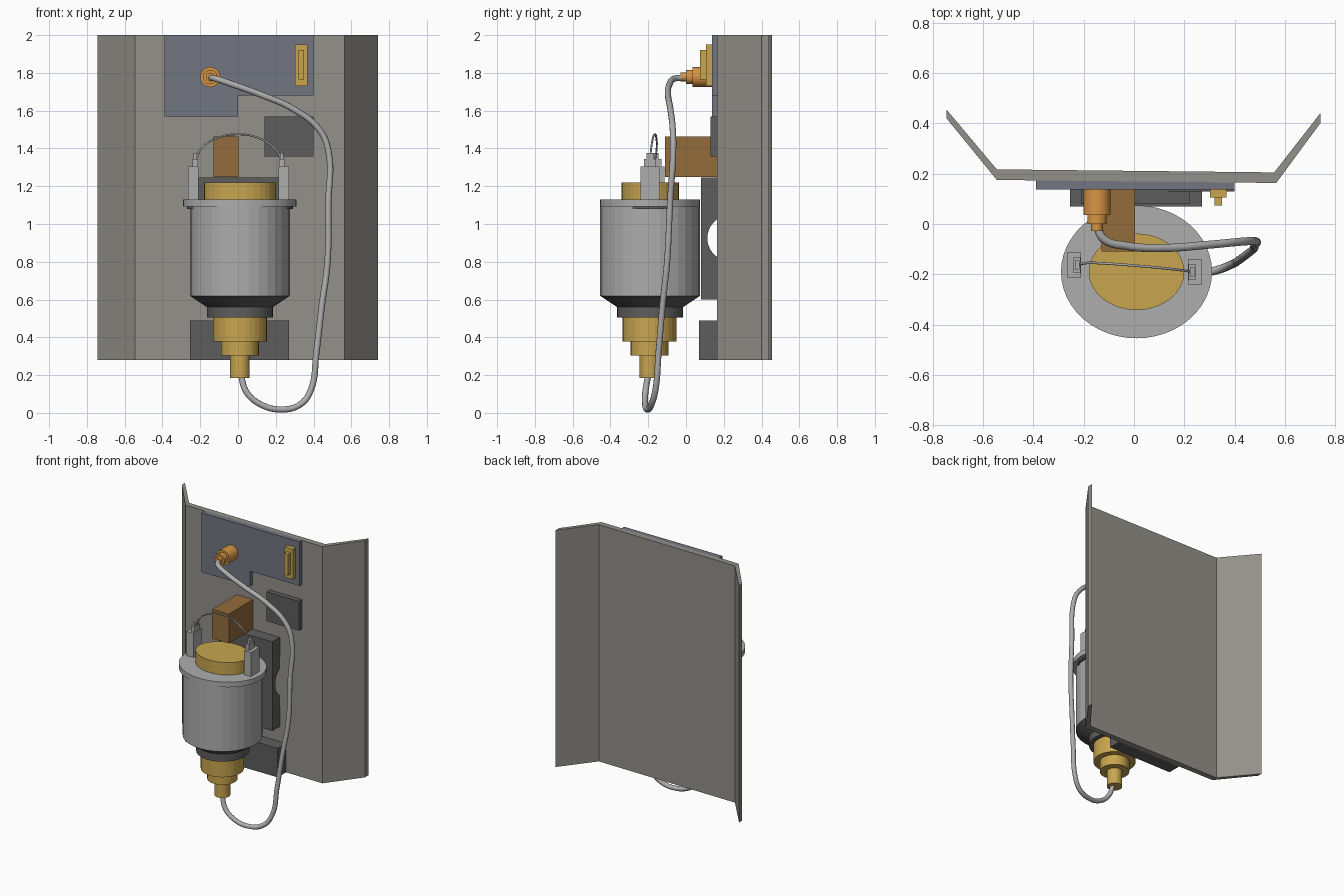
import bpy, math
from mathutils import Vector

if "Cube" in bpy.data.objects:
    bpy.data.objects.remove(bpy.data.objects["Cube"])


def material(name, rgb):
    m = bpy.data.materials.new(name)
    m.diffuse_color = (*rgb, 1)
    m.use_nodes = True
    m.node_tree.nodes["Principled BSDF"].inputs["Base Color"].default_value = m.diffuse_color
    return m


PANEL = material("panel_grey", (0.29, 0.28, 0.25))
PLATE = material("blue_grey", (0.17, 0.18, 0.22))
DARK = material("dark_grey", (0.11, 0.11, 0.11))
BRASS = material("brass", (0.58, 0.38, 0.08))
BROWN = material("brown", (0.29, 0.15, 0.045))
ORANGE = material("orange", (0.68, 0.30, 0.06))
STEEL = material("steel", (0.42, 0.42, 0.42))


def make(name, verts, faces, mat):
    me = bpy.data.meshes.new(name)
    me.from_pydata(verts, [], faces)
    me.materials.append(mat)
    ob = bpy.data.objects.new(name, me)
    bpy.context.collection.objects.link(ob)
    # consistent outward normals
    bpy.context.view_layer.objects.active = ob
    bpy.ops.object.mode_set(mode='EDIT')
    bpy.ops.mesh.select_all(action='SELECT')
    bpy.ops.mesh.normals_make_consistent(inside=False)
    bpy.ops.object.mode_set(mode='OBJECT')
    return ob


def prism(name, pts, axis, a, b, mat):
    """Extrude a 2D profile along an axis (0=x, 1=y, 2=z) from a to b."""
    def put(p, d):
        v = list(p)
        v.insert(axis, d)
        return v
    n = len(pts)
    verts = [put(p, a) for p in pts] + [put(p, b) for p in pts]
    faces = [list(range(n)), list(range(n, 2 * n))]
    faces += [[i, (i + 1) % n, n + (i + 1) % n, n + i] for i in range(n)]
    return make(name, verts, faces, mat)


def box(name, x, y, z, mat):
    return prism(name, [(x[0], y[0]), (x[1], y[0]), (x[1], y[1]), (x[0], y[1])], 2, *z, mat)


def lathe(name, profile, origin, mat, axis='z', sy=1.0, n=32):
    """Closed turned solid from (radius, height) points; sy squashes one direction."""
    o, verts = Vector(origin), []
    for r, h in profile:
        for k in range(n):
            t = 2 * math.pi * k / n
            c, s = r * math.cos(t), r * math.sin(t) * sy
            verts.append(o + Vector((c, s, h) if axis == 'z' else (c, h, s)))
    m = len(profile)
    faces = [list(range(n)), list(range((m - 1) * n, m * n))]
    for j in range(m - 1):
        for k in range(n):
            k2 = (k + 1) % n
            faces.append([j * n + k, j * n + k2, (j + 1) * n + k2, (j + 1) * n + k])
    ob = make(name, verts, faces, mat)
    bpy.ops.object.select_all(action='DESELECT')
    ob.select_set(True)
    bpy.ops.object.shade_smooth_by_angle(angle=math.radians(8))
    return ob


def tube(name, pts, r, mat, res=8):
    cu = bpy.data.curves.new(name, 'CURVE')
    cu.dimensions = '3D'
    cu.bevel_depth, cu.bevel_resolution = r, 3
    cu.resolution_u, cu.use_fill_caps = res, True
    sp = cu.splines.new('BEZIER')
    sp.bezier_points.add(len(pts) - 1)
    for bp, p in zip(sp.bezier_points, pts):
        bp.co = p
        bp.handle_left_type = bp.handle_right_type = 'AUTO'
    cu.materials.append(mat)
    ob = bpy.data.objects.new(name, cu)
    bpy.context.collection.objects.link(ob)
    bpy.ops.object.select_all(action='DESELECT')
    ob.select_set(True)
    bpy.context.view_layer.objects.active = ob
    bpy.ops.object.convert(target='MESH')
    bpy.ops.object.shade_smooth_by_angle(angle=math.radians(50))


# Folded back panel with swept-back wings
prism("back_panel", [(-0.745, 0.42), (-0.545, 0.175), (0.565, 0.163), (0.74, 0.40),
                     (0.74, 0.44), (0.557, 0.205), (-0.545, 0.217), (-0.745, 0.455)],
      2, 0.28, 2.0, PANEL)

# Stepped upper plate and its slot fitting
prism("upper_plate", [(-0.39, 1.57), (0, 1.57), (0, 1.68), (0.4, 1.68), (0.4, 2), (-0.39, 2)],
      1, 0.137, 0.175, PLATE)
box("slot_base", (0.302, 0.368), (0.105, 0.14), (1.73, 1.95), BRASS)
box("slot_tongue", (0.32, 0.35), (0.073, 0.11), (1.765, 1.92), BRASS)

# Cable connector on the plate
lathe("plate_connector", [(0.053, 0.15), (0.053, 0.035), (0.038, 0.035), (0.038, 0.0),
                          (0.023, 0.0), (0.023, -0.028)], (-0.147, 0, 1.778), ORANGE, 'y')

# Blocks mounted on the panel
box("side_block", (0.14, 0.40), (0.13, 0.175), (1.357, 1.57), DARK)
box("bottom_block", (-0.255, 0.27), (0.07, 0.175), (0.28, 0.49), DARK)
box("support_arm", (-0.13, 0.003), (-0.11, 0.175), (1.25, 1.463), BROWN)

# Middle mounting block with a rounded channel in its back
arc = [(0.235 - 0.122 * math.cos(t), 0.925 + 0.122 * math.sin(t))
       for t in [math.radians(-54 + 9 * i) for i in range(13)]]
prism("middle_block", [(0.08, 0.6), (0.168, 0.6)] + arc + [(0.168, 1.247), (0.08, 1.247)],
      0, -0.21, 0.22, DARK)

# Canister body, oval flange and cap
C = (0.01, -0.19, 0)
lathe("canister_body", [(0.264, 0.62), (0.264, 1.10)], C, STEEL)
lathe("canister_taper", [(0.175, 0.505), (0.175, 0.56), (0.264, 0.62)], C, DARK)
lathe("flange_lip", [(0.28, 1.08), (0.28, 1.1)], C, DARK, sy=0.72)
lathe("flange", [(0.30, 1.093), (0.30, 1.13)], C, STEEL, sy=0.88, n=48)
lathe("top_cap", [(0.19, 1.12), (0.19, 1.22)], C, BRASS, sy=0.8)

# Stepped brass nozzle below
lathe("nozzle", [(0.052, 0.185), (0.052, 0.303), (0.10, 0.303), (0.10, 0.378),
                 (0.143, 0.378), (0.143, 0.51)], (0.01, -0.193, 0), BRASS)

# Handle lugs, stepped towards the top
for side, x, y in (("left", -0.238, -0.163), ("right", 0.243, -0.19)):
    for part, wx, wy, z in (("base", 0.028, 0.05, (1.12, 1.305)),
                            ("step", 0.014, 0.032, (1.3, 1.345)),
                            ("tip", 0.009, 0.018, (1.34, 1.375))):
        cx = x if part == "base" else x + (0.012 if side == "left" else -0.012)
        box(f"{side}_lug_{part}", (cx - wx, cx + wx), (y - wy, y + wy), z, STEEL)

# Thin wire handle
tube("wire_handle", [(-0.224, -0.163, 1.34), (-0.19, -0.155, 1.405), (-0.11, -0.157, 1.455),
                     (0.0, -0.165, 1.475), (0.11, -0.175, 1.455), (0.2, -0.185, 1.395),
                     (0.232, -0.19, 1.34)], 0.005, STEEL)

# Cable from the connector round to the nozzle
tube("cable", [(-0.147, -0.01, 1.775), (-0.12, -0.06, 1.77), (-0.03, -0.087, 1.74),
               (0.12, -0.095, 1.685), (0.29, -0.083, 1.61), (0.43, -0.07, 1.5),
               (0.478, -0.068, 1.39), (0.478, -0.085, 1.1), (0.474, -0.1, 0.8),
               (0.443, -0.125, 0.56), (0.415, -0.145, 0.32), (0.385, -0.162, 0.12),
               (0.33, -0.183, 0.045), (0.23, -0.203, 0.018), (0.12, -0.216, 0.045),
               (0.045, -0.215, 0.11), (0.015, -0.2, 0.2)], 0.0165, STEEL)
